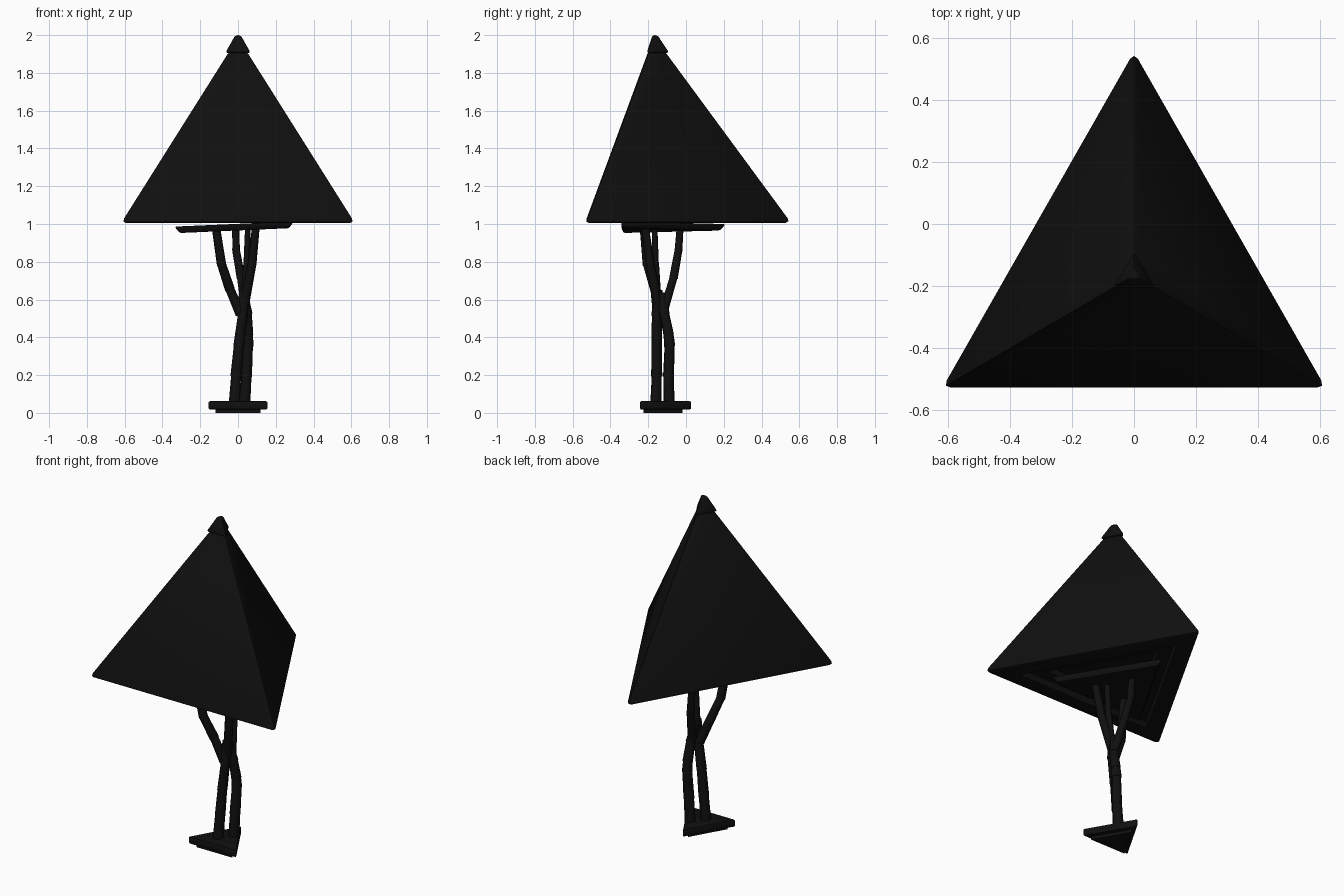
import bpy, bmesh, math
from mathutils import Vector, Matrix

cube = bpy.data.objects.get("Cube")
if cube:
    bpy.data.objects.remove(cube)

black = bpy.data.materials.new("matte black")
black.use_nodes = True
black.diffuse_color = (0.005, 0.005, 0.005, 1)
black.node_tree.nodes["Principled BSDF"].inputs["Base Color"].default_value = black.diffuse_color

CY = -0.166  # y of the lamp axis


def finish(name, bm, angle=30):
    bmesh.ops.recalc_face_normals(bm, faces=bm.faces)
    me = bpy.data.meshes.new(name)
    bm.to_mesh(me)
    bm.free()
    me.materials.append(black)
    ob = bpy.data.objects.new(name, me)
    bpy.context.collection.objects.link(ob)
    bpy.ops.object.select_all(action='DESELECT')
    ob.select_set(True)
    bpy.context.view_layer.objects.active = ob
    bpy.ops.object.shade_smooth_by_angle(angle=math.radians(angle))
    return ob


def triangle(half, front, back):
    return [(-half, front), (half, front), (0, back)]


def tri_block(name, low, z0, high, z1, bevel, segments=2, recess=None, matrix=None):
    """Three-sided block between two triangles, with rounded edges."""
    bm = bmesh.new()
    a = [bm.verts.new((x, y, z0)) for x, y in low]
    b = [bm.verts.new((x, y, z1)) for x, y in high]
    bottom = bm.faces.new(a[::-1])
    bm.faces.new(b)
    for i in range(3):
        j = (i + 1) % 3
        bm.faces.new((a[i], a[j], b[j], b[i]))
    bm.normal_update()
    edges = list(bm.edges)
    if bevel:
        bmesh.ops.bevel(bm, geom=edges, offset=bevel, segments=segments,
                        profile=0.5, affect='EDGES', clamp_overlap=True)
    if recess:
        bm.normal_update()
        bottom = min(bm.faces, key=lambda f: f.normal.z * f.calc_area())
        for inset, rise in recess:
            bmesh.ops.inset_region(bm, faces=[bottom], thickness=inset, use_even_offset=True)
            for v in bottom.verts:
                v.co.z += rise
    if matrix:
        bm.transform(matrix)
    return finish(name, bm)


def scaled(points, s):
    return [(x * s, CY + (y - CY) * s) for x, y in points]


# Shade: leaning three-sided pyramid with a stepped hollow underneath
rim = triangle(0.63, -0.535, 0.57)
tri_block("shade", rim, 1.005, scaled(rim, 0.085), 1.92, 0.022,
          recess=[(0.08, 0), (0.008, 0.035), (0.07, 0), (0.008, 0.03)])

# Cap on the tip
tri_block("shade_cap", scaled(rim, 0.115), 1.905, scaled(rim, 0.03), 2.0, 0.012, 3)

# Plate carrying the shade, slightly tilted
plate = triangle(0.32, -0.345, 0.215)
tilt = (Matrix.Translation((-0.02, 0, 0.985)) @ Matrix.Rotation(math.radians(-2.5), 4, 'Y'))
tri_block("support_plate", scaled(plate, 0.92), -0.02, plate, 0.015, 0.008, matrix=tilt)

# Foot
foot = triangle(0.158, -0.243, 0.03)
tri_block("foot", foot, 0.018, foot, 0.062, 0.006)
tri_block("foot_pad", scaled(foot, 0.75), 0.0, scaled(foot, 0.75), 0.02, 0)


def branch(name, points, r0, r1, sides=8):
    """Chain of overlapping cut rods along a path, each a little tapered."""
    bm = bmesh.new()
    n = len(points) - 1
    for i in range(n):
        p, q = Vector(points[i]), Vector(points[i + 1])
        d = (q - p).normalized()
        p, q = p - d * 0.008, q + d * 0.012
        r = r0 + (r1 - r0) * i / max(n - 1, 1)
        m = Matrix.Translation((p + q) / 2) @ d.to_track_quat('Z', 'Y').to_matrix().to_4x4()
        bmesh.ops.create_cone(bm, cap_ends=True, segments=sides, radius1=r * 1.06,
                              radius2=r * 0.94, depth=(q - p).length, matrix=m)
    return finish(name, bm, 50)


# Two trunks
branch("front_trunk", [(-0.02, -0.16, 0.05), (-0.01, -0.155, 0.2), (0.005, -0.155, 0.36),
                       (0.025, -0.155, 0.52), (0.03, -0.15, 0.64)], 0.029, 0.026)
branch("back_trunk", [(0.035, -0.09, 0.05), (0.045, -0.092, 0.2), (0.053, -0.087, 0.36),
                      (0.053, -0.093, 0.42), (0.048, -0.115, 0.53), (0.03, -0.13, 0.62)], 0.029, 0.026)

# Branches that spread up to the plate
branch("right_branch", [(0.01, -0.15, 0.53), (-0.045, -0.165, 0.66),
                        (-0.088, -0.205, 0.79), (-0.115, -0.222, 0.97)], 0.026, 0.024)
branch("back_branch", [(0.04, -0.115, 0.55), (0.015, -0.065, 0.72),
                       (-0.01, -0.04, 0.86), (-0.012, -0.032, 0.97)], 0.023, 0.02)
branch("left_branch", [(0.035, -0.15, 0.58), (0.075, -0.19, 0.79),
                       (0.093, -0.215, 0.97)], 0.024, 0.022)
branch("inner_branch", [(0.03, -0.15, 0.58), (0.045, -0.16, 0.77),
                        (0.052, -0.166, 0.97)], 0.02, 0.016)
